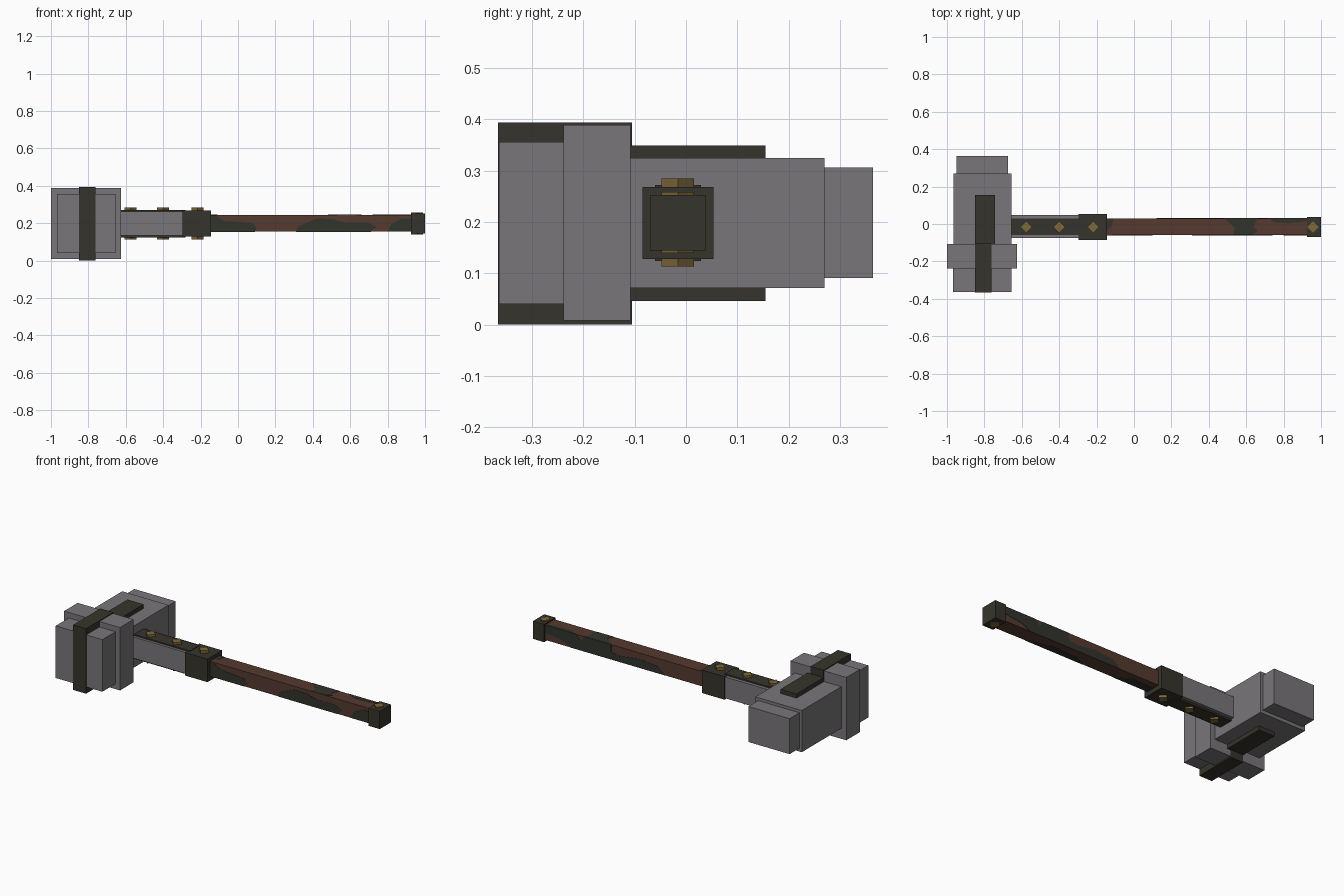
import bpy, bmesh
from math import cos, sin, pi
from mathutils import Vector

cube = bpy.data.objects.get("Cube")
if cube:
    bpy.data.objects.remove(cube, do_unlink=True)


def material(name, rgb):
    m = bpy.data.materials.new(name)
    m.use_nodes = True
    m.diffuse_color = (*rgb, 1)
    bsdf = next(n for n in m.node_tree.nodes if n.type == "BSDF_PRINCIPLED")
    bsdf.inputs["Base Color"].default_value = (*rgb, 1)
    return m


STONE = material("grey stone", (0.19, 0.18, 0.19))
IRON = material("dark iron", (0.036, 0.034, 0.025))
WOOD = material("brown wood", (0.09, 0.042, 0.029))
MOSS = material("dark green wrap", (0.031, 0.034, 0.025))
BRASS = material("dull brass", (0.21, 0.14, 0.042))


def finish(name, bm, mat):
    bmesh.ops.recalc_face_normals(bm, faces=bm.faces)
    mesh = bpy.data.meshes.new(name)
    bm.to_mesh(mesh)
    bm.free()
    mesh.materials.append(mat)
    ob = bpy.data.objects.new(name, mesh)
    bpy.context.collection.objects.link(ob)


def box(name, mat, xs, ys, zs):
    bm = bmesh.new()
    bmesh.ops.create_cube(bm, size=1)
    for v in bm.verts:
        v.co = [(a + b) / 2 + c * (b - a) for c, (a, b) in zip(v.co, (xs, ys, zs))]
    finish(name, bm, mat)


def prism(name, mat, points, depth):
    """Extrude a flat outline along a vector."""
    bm = bmesh.new()
    face = bm.faces.new([bm.verts.new(p) for p in points])
    out = bmesh.ops.extrude_face_region(bm, geom=[face], use_keep_orig=True)
    moved = [g for g in out["geom"] if isinstance(g, bmesh.types.BMVert)]
    bmesh.ops.translate(bm, vec=Vector(depth), verts=moved)
    finish(name, bm, mat)


# Stone head, from striking face to tail
box("striking_face", STONE, (-0.968, -0.655), (-0.364, -0.23), (0.04, 0.356))
box("head_collar", STONE, (-1.0, -0.625), (-0.238, -0.108), (0.008, 0.389))
box("head_body", STONE, (-0.966, -0.655), (-0.11, 0.27), (0.071, 0.324))
box("head_tail", STONE, (-0.95, -0.673), (0.26, 0.364), (0.091, 0.306))

# Iron straps round the head
box("front_strap", IRON, (-0.85, -0.763), (-0.366, -0.105), (0, 0.394))
box("body_strap", IRON, (-0.85, -0.742), (-0.12, 0.155), (0.046, 0.349))

# Neck and grip
box("neck", STONE, (-0.67, -0.28), (-0.076, 0.049), (0.135, 0.264))
box("neck_plates", IRON, (-0.67, -0.28), (-0.06, 0.029), (0.124, 0.272))
box("neck_collar", IRON, (-0.297, -0.145), (-0.085, 0.054), (0.128, 0.268))
box("shaft", WOOD, (-0.15, 0.93), (-0.06, 0.03), (0.155, 0.245))
box("end_cap", IRON, (0.925, 1.0), (-0.07, 0.038), (0.144, 0.252))

# Diamond studs, passing through to the underside
for i, (x, half) in enumerate([(-0.575, 0.086), (-0.4, 0.086), (-0.217, 0.086), (0.957, 0.059)]):
    ring = [(x + 0.032 * cos(k * pi / 2), -0.016 + 0.032 * sin(k * pi / 2), 0.199 - half)
            for k in range(4)]
    prism("stud_%d" % (i + 1), BRASS, ring, (0, 0, 2 * half))

# Irregular wrap patches: outlines along the shaft, second value 0 to 1 across it
FRONT = [
    [(-.145, 0), (-.145, 1), (-.12, 1), (-.08, .65), (.08, .52), (.1, .2), (.09, 0)],
    [(.31, 0), (.32, .3), (.42, .78), (.5, .75), (.57, .55), (.69, .55), (.74, .3), (.71, 0)],
    [(.8, 0), (.82, .45), (.88, .8), (.925, .75), (.925, 0)],
]
TOP = [
    [(-.145, .3), (-.145, 1), (-.11, 1), (-.12, .5)],
    [(.53, 0), (.54, .45), (.48, 1), (.66, 1), (.64, .5), (.66, .25), (.63, 0)],
    [(.72, 1), (.75, .78), (.83, .7), (.925, .85), (.925, 1)],
]
BACK = [
    [(.12, 0), (.17, .45), (.3, .6), (.42, .4), (.48, .5), (.48, 1), (.66, 1), (.68, .6),
     (.72, 1), (.925, 1), (.925, .5), (.8, .3), (.75, 0)],
]
UNDER = [
    [(-.145, 0), (-.145, .5), (.0, .6), (.09, 0)],
    [(.31, 0), (.38, .4), (.55, .5), (.71, 0)],
]
T = 0.0015
SIDES = {
    "front": (FRONT, lambda x, t: (x, -0.06, 0.155 + 0.09 * t), (0, -T, 0)),
    "back": (BACK, lambda x, t: (x, 0.03, 0.155 + 0.09 * t), (0, T, 0)),
    "top": (TOP, lambda x, t: (x, -0.06 + 0.09 * t, 0.245), (0, 0, T)),
    "under": (UNDER, lambda x, t: (x, -0.06 + 0.09 * t, 0.155), (0, 0, -T)),
}
for side, (patches, place, depth) in SIDES.items():
    for i, outline in enumerate(patches):
        prism("wrap_%s_%d" % (side, i + 1), MOSS, [place(x, t) for x, t in outline], depth)
